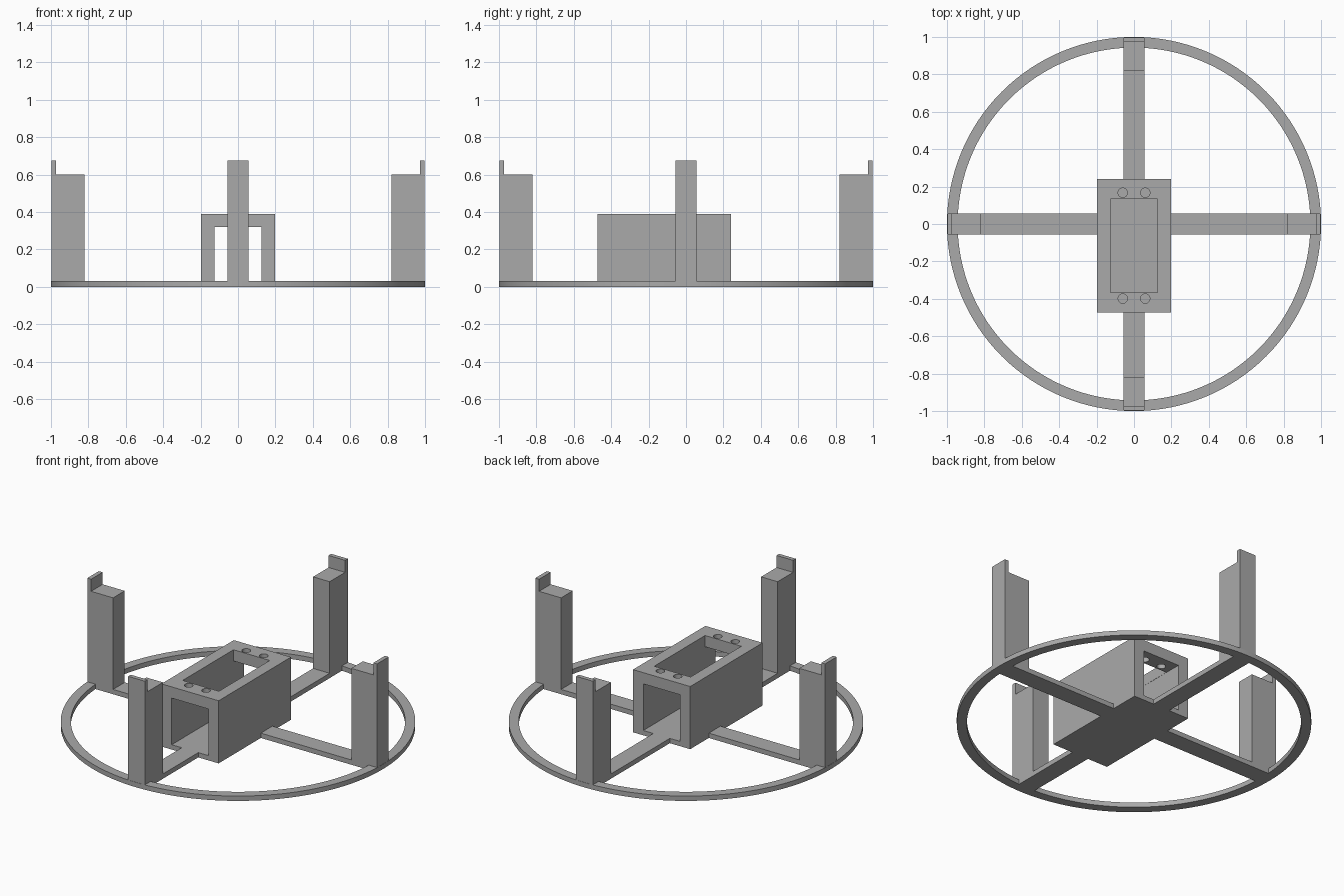
import bpy
import bmesh
from math import pi
from mathutils import Matrix, Vector

cube = bpy.data.objects.get("Cube")
if cube:
    bpy.data.objects.remove(cube, do_unlink=True)

grey = bpy.data.materials.new("plain_grey")
grey.use_nodes = True
colour = (0.4, 0.4, 0.4, 1)
grey.diffuse_color = colour
grey.node_tree.nodes["Principled BSDF"].inputs["Base Color"].default_value = colour

PLATE = 0.03           # thickness of ring, spokes and floor
HALF = 0.057           # half width of spokes and posts
RING_IN = 0.943
BOX_X, BOX_Y, BOX_MID = 0.197, 0.356, -0.116
ROOF_LOW, ROOF_TOP = 0.32, 0.39


def finish(name, bm):
    bmesh.ops.recalc_face_normals(bm, faces=bm.faces)
    mesh = bpy.data.meshes.new(name)
    bm.to_mesh(mesh)
    bm.free()
    mesh.materials.append(grey)
    obj = bpy.data.objects.new(name, mesh)
    bpy.context.scene.collection.objects.link(obj)
    return obj


def prism(name, outline, direction, turn=0):
    """Extrude a closed outline along a direction, then turn it about z."""
    bm = bmesh.new()
    face = bm.faces.new([bm.verts.new(p) for p in outline])
    out = bmesh.ops.extrude_face_region(bm, geom=[face], use_keep_orig=True)
    moved = [v for v in out["geom"] if isinstance(v, bmesh.types.BMVert)]
    bmesh.ops.translate(bm, verts=moved, vec=Vector(direction))
    bmesh.ops.rotate(bm, verts=bm.verts, matrix=Matrix.Rotation(turn, 3, "Z"))
    return finish(name, bm)


def box(name, x, y, z, turn=0):
    outline = [(x[0], y[0], z[0]), (x[1], y[0], z[0]),
               (x[1], y[1], z[0]), (x[0], y[1], z[0])]
    return prism(name, outline, (0, 0, z[1] - z[0]), turn)


def cut(target, cutter):
    cutter.hide_render = True
    cutter.hide_viewport = True
    cutter.display_type = "WIRE"
    mod = target.modifiers.new(cutter.name, "BOOLEAN")
    mod.operation = "DIFFERENCE"
    mod.solver = "EXACT"
    mod.object = cutter


# Flat base ring: a rectangular section spun around z
bm = bmesh.new()
section = [bm.verts.new(p) for p in
           [(RING_IN, 0, 0), (1, 0, 0), (1, 0, PLATE), (RING_IN, 0, PLATE)]]
edges = [bm.edges.new((section[i], section[(i + 1) % 4])) for i in range(4)]
bmesh.ops.spin(bm, geom=section + edges, cent=(0, 0, 0), axis=(0, 0, 1),
               angle=2 * pi, steps=128, use_merge=True)
bmesh.ops.remove_doubles(bm, verts=bm.verts, dist=0.0001)
ring = finish("base_ring", bm)
with bpy.context.temp_override(object=ring, active_object=ring,
                               selected_objects=[ring],
                               selected_editable_objects=[ring]):
    bpy.ops.object.shade_smooth_by_angle(angle=pi / 6)

# Spokes from the housing floor to the ring, each with a lipped post
sides = [("left", BOX_X), ("back", BOX_MID + BOX_Y),
         ("right", BOX_X), ("front", BOX_Y - BOX_MID)]
lipped = [(0.82, PLATE), (0.998, PLATE), (0.998, 0.675),
          (0.972, 0.675), (0.972, 0.6), (0.82, 0.6)]
for i, (side, start) in enumerate(sides):
    turn = i * pi / 2
    box(side + "_spoke", (start, RING_IN + 0.001), (-HALF, HALF), (0, PLATE), turn)
    prism(side + "_post", [(x, -HALF, z) for x, z in lipped],
          (0, 2 * HALF, 0), turn)

# Central housing: floor, side walls and roof, open at both ends
span_x = (-BOX_X, BOX_X)
span_y = (BOX_MID - BOX_Y, BOX_MID + BOX_Y)
WALL_IN = 0.126
box("housing_floor", span_x, span_y, (0, PLATE))
box("housing_left_wall", (WALL_IN, BOX_X), span_y, (PLATE, ROOF_LOW))
box("housing_right_wall", (-BOX_X, -WALL_IN), span_y, (PLATE, ROOF_LOW))
roof = box("housing_roof", span_x, span_y, (ROOF_LOW, ROOF_TOP))

# Roof window and four screw holes
cut(roof, box("window_cutter", (-0.125, 0.125),
              (BOX_MID - 0.25, BOX_MID + 0.25), (0.25, 0.45)))
for sx in (-1, 1):
    for sy in (-1, 1):
        bm = bmesh.new()
        bmesh.ops.create_cone(
            bm, cap_ends=True, segments=32, radius1=0.025, radius2=0.025,
            depth=0.2, matrix=Matrix.Translation(
                (sx * 0.06, BOX_MID + sy * 0.283, 0.35)))
        cut(roof, finish("screw_hole_cutter", bm))
